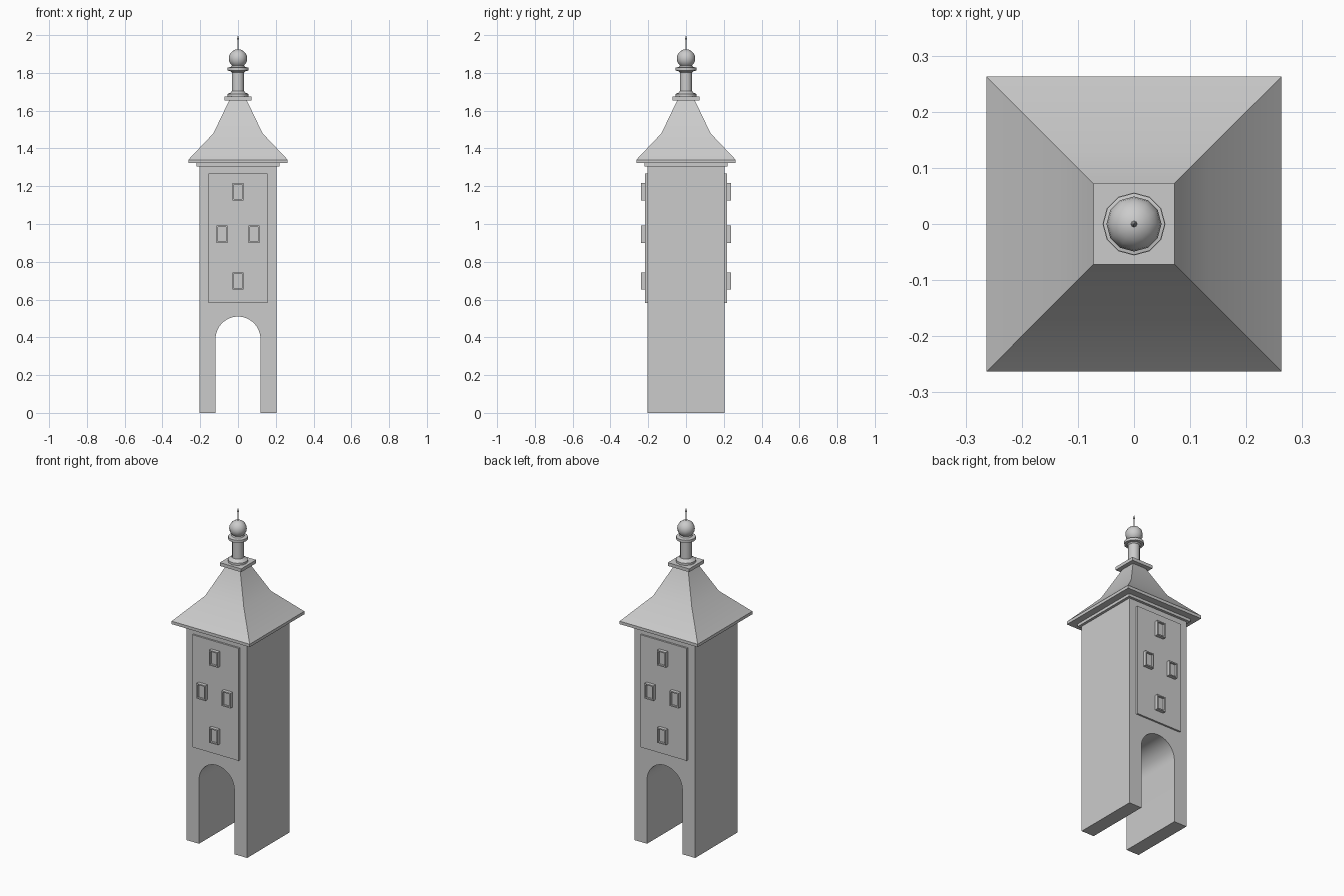
import bpy, bmesh
from math import pi, sin, cos, sqrt, radians

if "Cube" in bpy.data.objects:
    bpy.data.objects.remove(bpy.data.objects["Cube"])


def finish(name, bm, smooth=None):
    bmesh.ops.remove_doubles(bm, verts=bm.verts, dist=1e-5)
    bmesh.ops.recalc_face_normals(bm, faces=bm.faces)
    me = bpy.data.meshes.new(name)
    bm.to_mesh(me)
    bm.free()
    ob = bpy.data.objects.new(name, me)
    bpy.context.collection.objects.link(ob)
    if smooth:
        bpy.ops.object.select_all(action='DESELECT')
        ob.select_set(True)
        bpy.context.view_layer.objects.active = ob
        bpy.ops.object.shade_smooth_by_angle(angle=radians(smooth))
    return ob


def lathe(name, profile, sides=12, smooth=35):
    """Stack of (half width, z) rings; four sides gives a square plan."""
    k, off = (sqrt(2), pi / 4) if sides == 4 else (1, 0)
    bm = bmesh.new()
    rings = [[bm.verts.new((k * r * cos(off + 2 * pi * i / sides),
                            k * r * sin(off + 2 * pi * i / sides), z))
              for i in range(sides)] for r, z in profile]
    for a, b in zip(rings, rings[1:]):
        for i in range(sides):
            j = (i + 1) % sides
            bm.faces.new((a[i], a[j], b[j], b[i]))
    bm.faces.new(rings[0])
    bm.faces.new(rings[-1])
    return finish(name, bm, smooth)


def box(bm, x, y, z):
    """Box from (min, max) ranges; returns its vertices."""
    vs = bmesh.ops.create_cube(bm, size=1)['verts']
    for v in vs:
        v.co = [lo + (c + 0.5) * (hi - lo) for c, (lo, hi) in zip(v.co, (x, y, z))]
    return vs


# Tower body: arched gateway profile extruded through the depth
W, TOP, R, SPRING, N = 0.205, 1.31, 0.119, 0.391, 20
outline = [(-W, 0), (-W, TOP), (W, TOP), (W, 0), (R, 0)]
outline += [(R * cos(pi * i / N), SPRING + R * sin(pi * i / N)) for i in range(N + 1)]
outline += [(-R, 0)]
bm = bmesh.new()
face = bm.faces.new([bm.verts.new((x, -W, z)) for x, z in outline])
ext = bmesh.ops.extrude_face_region(bm, geom=[face], use_keep_orig=True)
bmesh.ops.translate(bm, vec=(0, 2 * W, 0),
                    verts=[g for g in ext['geom'] if isinstance(g, bmesh.types.BMVert)])
finish("tower_body", bm, 30)

# Raised panels and recessed windows on front and back
WINDOWS = [(0, 1.17), (-0.085, 0.945), (0.085, 0.945), (0, 0.698)]
for side, s in (("front", 1), ("back", -1)):
    bm = bmesh.new()
    box(bm, (-0.156, 0.156), sorted((-0.216 * s, -0.20 * s)), (0.583, 1.268))
    finish(side + "_panel", bm)
    for n, (x, z) in enumerate(WINDOWS, 1):
        bm = bmesh.new()
        box(bm, (x - 0.029, x + 0.029), sorted((-0.237 * s, -0.21 * s)),
            (z - 0.046, z + 0.046))
        bm.normal_update()
        pane = [f for f in bm.faces if f.normal.y * s < -0.9]
        bmesh.ops.inset_region(bm, faces=pane, thickness=0.010)
        inner = bmesh.ops.extrude_face_region(bm, geom=pane)
        bmesh.ops.delete(bm, geom=pane, context='FACES')
        bmesh.ops.translate(bm, vec=(0, 0.012 * s, 0),
                            verts=[g for g in inner['geom'] if isinstance(g, bmesh.types.BMVert)])
        finish(f"{side}_window_{n}", bm)

# Eaves moulding, flared roof and its square cap
lathe("cornice", [(0.221, 1.305), (0.221, 1.322)], 4, None)
lathe("roof", [(0.263, 1.322), (0.263, 1.34), (0.13, 1.48), (0.045, 1.658)], 4, 35)
lathe("roof_cap", [(0.072, 1.655), (0.072, 1.675)], 4, None)

# Turned finial post, ball and needle
lathe("finial_post", [(0.056, 1.675), (0.056, 1.688), (0.04, 1.695), (0.033, 1.703),
                      (0.033, 1.803), (0.04, 1.81), (0.055, 1.812), (0.055, 1.828),
                      (0.036, 1.832), (0.03, 1.845)])
bm = bmesh.new()
bmesh.ops.create_uvsphere(bm, u_segments=12, v_segments=10, radius=0.049)
bmesh.ops.translate(bm, vec=(0, 0, 1.876), verts=bm.verts)
finish("finial_ball", bm, 40)
lathe("finial_needle", [(0.003, 1.915), (0.003, 1.975), (0.006, 1.977), (0.0005, 2.0)], 8)
